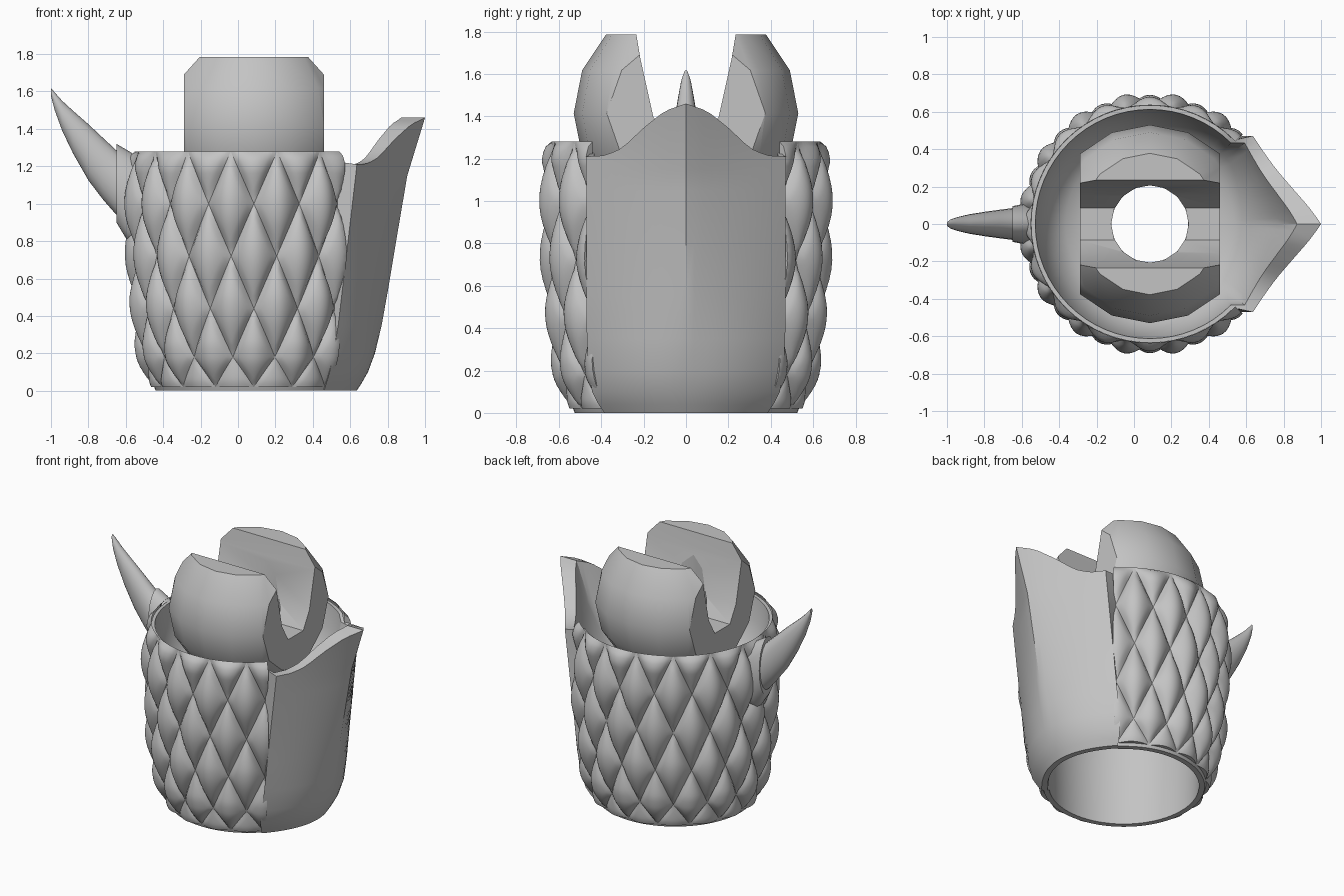
import bpy, bmesh, math
from mathutils import Vector

if "Cube" in bpy.data.objects:
    bpy.data.objects.remove(bpy.data.objects["Cube"])

CX = 0.085                       # axis of the cup and ball
grey = bpy.data.materials.new("plain grey")
grey.diffuse_color = (0.55, 0.55, 0.55, 1)
grey.use_nodes = True
grey.node_tree.nodes["Principled BSDF"].inputs["Base Color"].default_value = grey.diffuse_color


def lerp(a, b, t):
    return a + (b - a) * t


def table(points, v):
    """Piecewise linear lookup, clamped at both ends."""
    for (a, fa), (b, fb) in zip(points, points[1:]):
        if v <= b:
            return lerp(fa, fb, max(0.0, (v - a) / (b - a)))
    return points[-1][1]


def finish(name, bm, angle=35, recalc=True):
    if recalc:
        bmesh.ops.recalc_face_normals(bm, faces=bm.faces)
    me = bpy.data.meshes.new(name)
    bm.to_mesh(me)
    bm.free()
    ob = bpy.data.objects.new(name, me)
    bpy.context.collection.objects.link(ob)
    me.materials.append(grey)
    bpy.ops.object.select_all(action='DESELECT')
    ob.select_set(True)
    bpy.context.view_layer.objects.active = ob
    bpy.ops.object.shade_smooth_by_angle(angle=math.radians(angle))
    return ob


def loft(bm, rings, close=False, caps=False):
    rows = [[bm.verts.new(p) for p in r] for r in rings]
    n = len(rows[0])
    for i in range(len(rows) if close else len(rows) - 1):
        a, b = rows[i], rows[(i + 1) % len(rows)]
        for j in range(n):
            bm.faces.new((a[j], a[(j + 1) % n], b[(j + 1) % n], b[j]))
    if caps:
        bm.faces.new(rows[0])
        bm.faces.new(rows[-1])


# Profiles, as (height, value)
RADIUS = [(0, .525), (.05, .545), (.25, .59), (.5, .615), (.9, .632), (1.28, .635)]
KEEL_X = [(0, .635), (.07, .68), (.15, .72), (.4, .78), (.65, .82), (1.15, .905), (1.46, 1.0)]
EDGE_X = [(0, .46), (.1, .49), (.3, .53), (1.2, .635), (1.46, .65)]
EDGE_Y = [(0, .385), (.08, .44), (.25, .468), (1.46, .472)]
RIM_Z = [(0, 1.46), (.1, 1.425), (.2, 1.345), (.3, 1.25), (.38, 1.215), (.47, 1.21)]


def side_point(angle):
    def at(z):
        r = table(RADIUS, z)
        return CX + r * math.cos(angle), r * math.sin(angle)
    return at


def plate_point(t):
    """Front plate: round at the bottom, folded to a keel at the top."""
    def at(z):
        w = min(1, max(0, (z - .2) / 1.0)) ** .6
        g = lerp(1 - t * t, 1 - abs(t) ** 1.1, w)
        return lerp(table(EDGE_X, z), table(KEEL_X, z), g), t * table(EDGE_Y, z)
    return at


# Cup: one closed section per column, outside - rim - inner bowl - hole - lower cavity
def cup_section(at, top, thin):
    heights = [0, .04, .1, .2, .35, .55, .8, 1.05, 1.15, top]
    sec = [Vector((*at(z), z)) for z in heights]
    d = sec[-1].copy() - Vector((CX, 0, top))
    a = math.atan2(d.y, d.x)

    def ring(r, z):
        return Vector((CX + r * math.cos(a), r * math.sin(a), z))
    rim = Vector((CX + d.x * thin, d.y * thin, top))
    low = ring(.535, .95)
    sec += [rim, rim.lerp(low, .5) + Vector((d.x, d.y, 0)) * .03, low,
            ring(.45, .87), ring(.34, .84), ring(.205, .83),
            ring(.205, .77), ring(.38, .77), ring(.47, .72), ring(.5, .4)]
    x, y = at(0)
    sec.append(Vector((CX + (x - CX) * .93, y * .93, 0)))
    return sec


columns = []
for i in range(49):
    top = 1.225 if i in (0, 48) else 1.26
    columns.append(cup_section(side_point(math.radians(45 + 270 * i / 48)), top, .965))
for i in range(25):
    t = -1 + i / 12
    columns.append(cup_section(plate_point(t), table(RIM_Z, abs(t) * .47),
                               lerp(.86, .92, abs(t))))
bm = bmesh.new()
loft(bm, columns, close=True)
finish("cup_with_front_plate", bm, 30)

# Scales: bulging diamonds in staggered rows around the cup
ROW_Z = [(0, .02), (1, .18), (2, .44), (3, .72), (4, 1.0), (5, 1.28)]
N = 12


def scale(bm, centre, row):
    height = {5: .055, 0: .025, 1: .055, 4: .072}.get(row, .066)
    grid = []
    for i in range(N + 1):
        line = []
        for j in range(N + 1):
            a, b = i / N, j / N
            th = math.radians(min(316, max(44, centre + (a + b - 1) * 11.25)))
            z = table(ROW_Z, row + a - b)
            s = max(0, math.sin(math.pi * a) * math.sin(math.pi * b))
            rounded = math.sqrt(max(0, min(1, (1.28 - z) / .09)))   # soft top rim
            r = table(RADIUS, z) + height * s ** .6 * rounded
            line.append(bm.verts.new((CX + r * math.cos(th), r * math.sin(th), z)))
        grid.append(line)
    for i in range(N):
        for j in range(N):
            bm.faces.new((grid[i][j], grid[i][j + 1], grid[i + 1][j + 1], grid[i + 1][j]))


bm = bmesh.new()
for row in range(6):
    odd = row % 2
    for k in range(12 + odd):
        scale(bm, (45 if odd else 56.25) + 22.5 * k, row)
bmesh.ops.dissolve_degenerate(bm, dist=1e-4, edges=bm.edges)
finish("scales", bm, 50, recalc=False)


# Horn and its collar: upright oval slices (x, low z, high z, half width)
def oval_loft(name, slices, n=20):
    rings = []
    for x, lo, hi, w in slices:
        rings.append([(x, w * math.cos(2 * math.pi * k / n),
                       (lo + hi) / 2 + (hi - lo) / 2 * math.sin(2 * math.pi * k / n))
                      for k in range(n)])
    bm = bmesh.new()
    loft(bm, rings, caps=True)
    finish(name, bm, 40)


oval_loft("horn", [(-.6, .9, 1.25, .09), (-.65, .94, 1.285, .085), (-.72, 1.02, 1.35, .076),
                   (-.8, 1.125, 1.425, .065), (-.88, 1.265, 1.495, .052),
                   (-.94, 1.39, 1.55, .038), (-.98, 1.5, 1.595, .025), (-1.0, 1.575, 1.618, .01)])
oval_loft("horn_collar", [(-.535, .78, 1.25, .1), (-.59, .8, 1.285, .108), (-.65, .9, 1.32, .095)])

# Ball joint: low-poly ball cut flat at both sides and on top
BZ, BR = 1.415, .53
bm = bmesh.new()
bmesh.ops.create_uvsphere(bm, u_segments=16, v_segments=8, radius=BR)
for co, no in (((.375, 0, 0), (1, 0, 0)), ((-.375, 0, 0), (-1, 0, 0)), ((0, 0, .37), (0, 0, 1))):
    geo = bm.verts[:] + bm.edges[:] + bm.faces[:]
    cut = bmesh.ops.bisect_plane(bm, geom=geo, plane_co=co, plane_no=no, clear_outer=True)
    edges = [e for e in cut["geom_cut"] if isinstance(e, bmesh.types.BMEdge)]
    bmesh.ops.holes_fill(bm, edges=edges)
bmesh.ops.translate(bm, vec=(CX, 0, BZ), verts=bm.verts)
ball = finish("ball_joint", bm, 30)

# Cutters: slot along x and hole along z
half = [(.085, 1.28), (.155, 1.4), (.215, 1.67), (.237, 1.8), (.237, 2.0)]
section = half + [(-y, z) for y, z in reversed(half)]
bm = bmesh.new()
loft(bm, [[(x, y, z) for y, z in section] for x in (-.6, .8)], caps=True)
slot = finish("slot_cutter", bm)
bm = bmesh.new()
loft(bm, [[(CX + .207 * math.cos(math.pi * k / 8), .207 * math.sin(math.pi * k / 8), z)
           for k in range(16)] for z in (.7, 1.95)], caps=True)
hole = finish("hole_cutter", bm)

bpy.context.view_layer.objects.active = ball
for cutter in (slot, hole):
    mod = ball.modifiers.new(cutter.name, 'BOOLEAN')
    mod.operation, mod.solver, mod.object = 'DIFFERENCE', 'EXACT', cutter
    bpy.ops.object.select_all(action='DESELECT')
    ball.select_set(True)
    bpy.context.view_layer.objects.active = ball
    bpy.ops.object.modifier_apply(modifier=mod.name)
    bpy.data.objects.remove(cutter)
bpy.ops.object.shade_smooth_by_angle(angle=math.radians(30))
